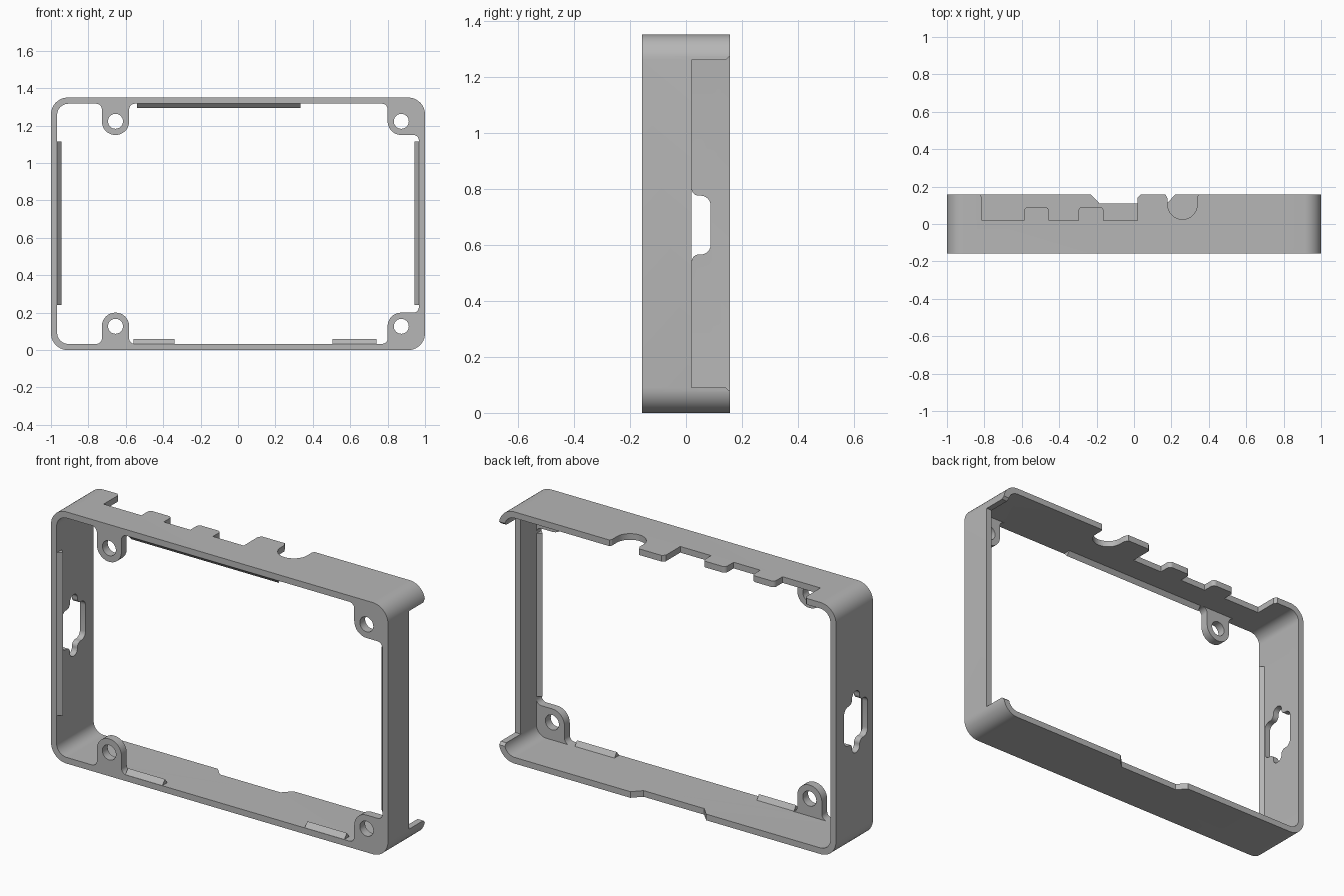
import bpy, bmesh, math
from mathutils import Vector

cube = bpy.data.objects.get("Cube")
if cube:
    bpy.data.objects.remove(cube, do_unlink=True)

H, D, WALL = 1.35, 0.157, 0.033   # height, half depth, wall thickness

grey = bpy.data.materials.new("plain_grey")
grey.use_nodes = True
grey.diffuse_color = (0.47, 0.47, 0.47, 1)
for node in grey.node_tree.nodes:
    if node.type == 'BSDF_PRINCIPLED':
        node.inputs["Base Color"].default_value = grey.diffuse_color


def rounded(points, steps=10):
    """Polygon whose corners may carry a fillet radius as third value."""
    out = []
    n = len(points)
    for i, p in enumerate(points):
        c = Vector(p[:2])
        r = p[2] if len(p) > 2 else 0
        if not r:
            out.append(c)
            continue
        u = (Vector(points[i - 1][:2]) - c).normalized()
        v = (Vector(points[(i + 1) % n][:2]) - c).normalized()
        half = u.angle(v) / 2
        centre = c + (u + v).normalized() * r / math.sin(half)
        a = c + u * r / math.tan(half) - centre
        b = c + v * r / math.tan(half) - centre
        turn = a.angle(b)
        for k in range(steps + 1):
            t = k / steps
            out.append(centre + (a * math.sin((1 - t) * turn) + b * math.sin(t * turn)) / math.sin(turn))
    return out


def prism(name, points, axis, lo, hi):
    """Extrude a 2D outline along one axis."""
    place = {'x': lambda p, t: (t, p[0], p[1]),
             'y': lambda p, t: (p[0], t, p[1]),
             'z': lambda p, t: (p[0], p[1], t)}[axis]
    bm = bmesh.new()
    low = [bm.verts.new(place(p, lo)) for p in points]
    high = [bm.verts.new(place(p, hi)) for p in points]
    bm.faces.new(low)
    bm.faces.new(high)
    n = len(points)
    for i in range(n):
        j = (i + 1) % n
        bm.faces.new((low[i], low[j], high[j], high[i]))
    bmesh.ops.recalc_face_normals(bm, faces=bm.faces)
    mesh = bpy.data.meshes.new(name)
    bm.to_mesh(mesh)
    bm.free()
    mesh.materials.append(grey)
    obj = bpy.data.objects.new(name, mesh)
    bpy.context.collection.objects.link(obj)
    return obj


def combine(target, tool, operation):
    mod = target.modifiers.new("combine", 'BOOLEAN')
    mod.operation = operation
    mod.solver = 'EXACT'
    mod.object = tool
    bpy.context.view_layer.objects.active = target
    bpy.ops.object.modifier_apply(modifier=mod.name)
    bpy.data.objects.remove(tool, do_unlink=True)


def box(x0, x1, z0, z1, r):
    return rounded([(x0, z0, r), (x1, z0, r), (x1, z1, r), (x0, z1, r)])


def circle(x, z, r, n=40):
    return [(x + r * math.cos(2 * math.pi * i / n), z + r * math.sin(2 * math.pi * i / n)) for i in range(n)]


# Rounded rectangular frame
frame = prism("frame", box(-1, 1, 0, H, 0.09), 'y', -D, D)
combine(frame, prism("opening", box(-1 + WALL, 1 - WALL, WALL, H - WALL, 0.06), 'y', -1, 1), 'DIFFERENCE')

# Screw tabs, bottom pair mirrored to the top
R, F, TIP = 0.073, 0.03, 0.2
LX, RX, IN = -0.655, 0.873, 1 - WALL
left_tab = rounded([(LX - R - F, WALL), (LX - R, WALL, F * 0.99), (LX - R, TIP, R * 0.99),
                    (LX + R, TIP, R * 0.99), (LX + R, WALL, F * 0.99), (LX + R + F, WALL),
                    (LX + R + F, 0.012), (LX - R - F, 0.012)])
right_tab = rounded([(RX - R - F, WALL), (RX - R, WALL, F * 0.99), (RX - R, TIP, R * 0.99),
                     (IN, TIP, F * 0.99), (IN, TIP + F), (0.988, TIP + F),
                     (0.988, 0.012, 0.078), (RX - R - F, 0.012)])
for outline, x in ((left_tab, LX), (right_tab, RX)):
    for top in (False, True):
        flip = (lambda z: H - z) if top else (lambda z: z)
        pts = [(p[0], flip(p[1])) for p in outline]
        combine(frame, prism("tab", pts, 'y', -D, -D + 0.045), 'UNION')
        combine(frame, prism("screw_hole", circle(x, flip(0.127), 0.04), 'y', -1, 1), 'DIFFERENCE')

# Connector notches along the top wall
floor, tooth, r = 0.02, 0.09, 0.02
top_cut = [(-0.825, 0.2), (-0.825, D), (-0.812, 0.143), (-0.812, floor)]
for x0, x1 in ((-0.587, -0.455), (-0.297, -0.163)):
    top_cut += [(x0, floor), (x0, tooth, r), (x1, tooth, r), (x1, floor)]
top_cut += [(0.02, floor), (0.02, 0.142), (0.035, D), (0.035, 0.2)]
combine(frame, prism("top_notches", rounded(top_cut), 'z', 1.28, 1.5), 'DIFFERENCE')
jack = [(0.165, 0.2), (0.168, D), (0.18, 0.135), (0.18, 0.025, 0.079),
        (0.338, 0.025, 0.0785), (0.338, 0.145), (0.345, D), (0.345, 0.2)]
combine(frame, prism("jack_notch", rounded(jack), 'z', 1.28, 1.5), 'DIFFERENCE')

# Shallow sloped notch in the bottom wall
slot = [(-0.27, 0.2), (-0.185, 0.11), (0.175, 0.11), (0.262, 0.2)]
combine(frame, prism("bottom_notch", slot, 'z', -0.1, 0.08), 'DIFFERENCE')

# Long cut-out in the left wall
side = [(0.02, 0.09), (0.142, 0.09), (D, 0.077), (0.2, 0.077),
        (0.2, H - 0.077), (D, H - 0.077), (0.142, H - 0.09), (0.02, H - 0.09)]
combine(frame, prism("side_cutout", side, 'x', 0.88, 1.2), 'DIFFERENCE')

# Port opening with screw reliefs in the right wall
cy, cz, w, h, nw, nh = -0.012, 0.67, 0.1, 0.105, 0.032, 0.165
port = [(cy - w, cz - h, 0.035), (cy - nw, cz - h, 0.025), (cy - nw, cz - nh, 0.03),
        (cy + nw, cz - nh, 0.03), (cy + nw, cz - h, 0.025), (cy + w, cz - h, 0.035)]
port += [(y, 2 * cz - z, q) for y, z, q in reversed(port)]
combine(frame, prism("port", rounded(port, 6), 'x', -1.2, -0.9), 'DIFFERENCE')

bpy.ops.object.select_all(action='DESELECT')
frame.select_set(True)
bpy.context.view_layer.objects.active = frame
bpy.ops.object.shade_smooth_by_angle(angle=math.radians(30))


# Wedge-shaped snap ridges just inside the front edge
def ridge(name, axis, base, height, lo, hi):
    section = [(-D + 0.001, base), (-D + 0.024, base + height), (-D + 0.042, base), (-D + 0.02, base - height * 0.3)]
    if axis == 'y_to_x':
        obj = prism(name, section, 'x', lo, hi)
    else:
        obj = prism(name, [(b, a) for a, b in section], 'z', lo, hi)
    return obj


ridge("bottom_ridge_right", 'y_to_x', WALL, 0.026, -0.56, -0.34)
ridge("bottom_ridge_left", 'y_to_x', WALL, 0.026, 0.505, 0.74)
ridge("top_ridge", 'y_to_x', H - WALL, -0.024, -0.54, 0.335)
ridge("side_ridge_right", 'z', -IN, 0.022, 0.24, 1.115)
ridge("side_ridge_left", 'z', IN, -0.022, 0.24, 1.115)
